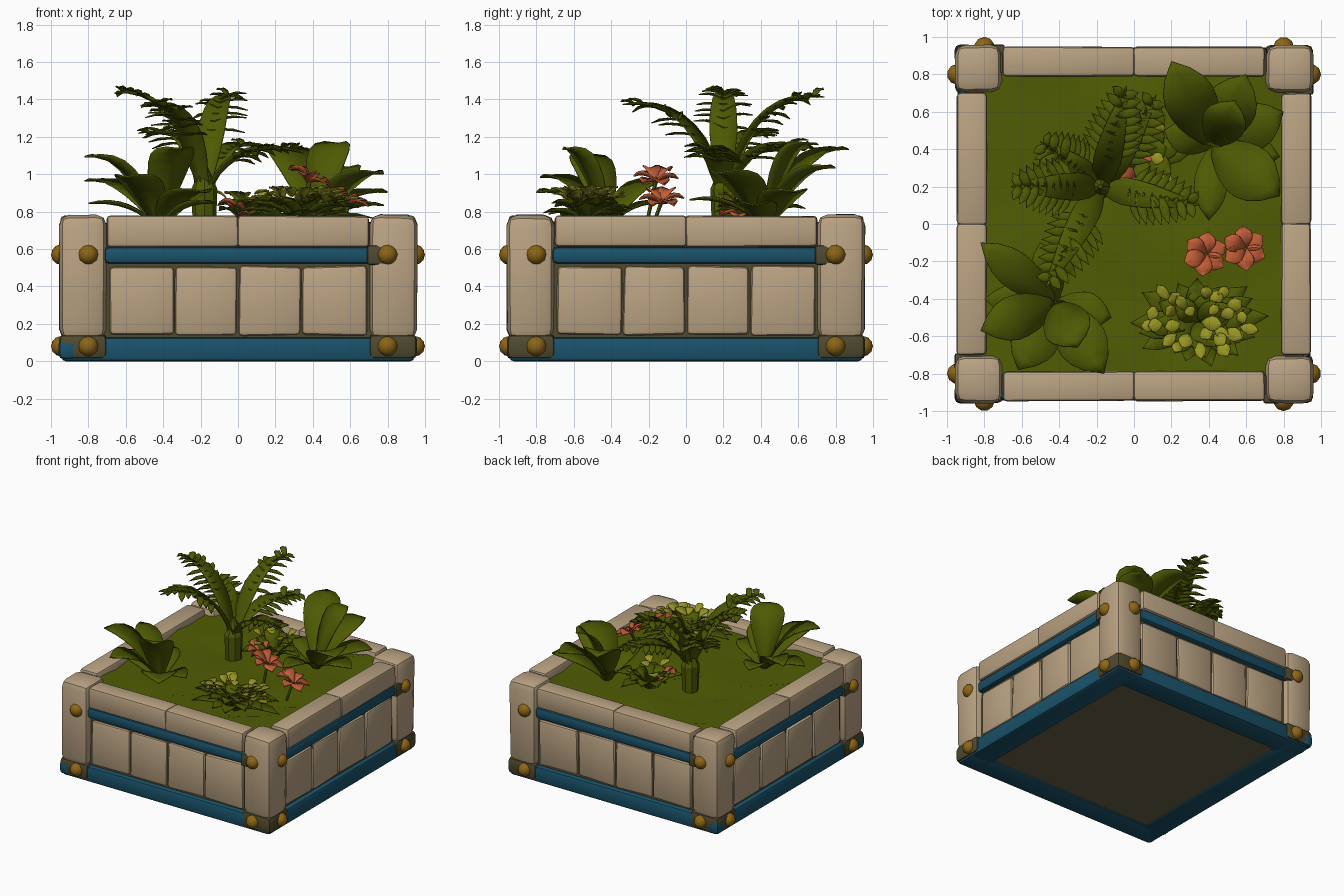
import bpy, bmesh, math, random
from mathutils import Vector as V, Matrix

if "Cube" in bpy.data.objects:
    bpy.data.objects.remove(bpy.data.objects["Cube"])

random.seed(4)


def material(name, *rgb):
    m = bpy.data.materials.new(name)
    m.diffuse_color = (*rgb, 1)
    m.use_nodes = True
    m.node_tree.nodes["Principled BSDF"].inputs["Base Color"].default_value = m.diffuse_color
    return m


STONE = material("pale_stone", 0.49, 0.365, 0.225)
MORTAR = material("dark_mortar", 0.08, 0.068, 0.028)
UNDER = material("underside_stone", 0.14, 0.115, 0.065)
BLUE = material("blue_trim", 0.01, 0.085, 0.145)
GOLD = material("gold_knob", 0.27, 0.13, 0.008)
MOSS = material("moss_green", 0.082, 0.108, 0.001)
LEAF = material("leaf_green", 0.078, 0.102, 0.001)
YELLOW = material("yellow_leaf", 0.31, 0.3, 0.016)
RED = material("coral_petal", 0.56, 0.115, 0.04)


def finish(bm, name, mat, angle=35, thick=0):
    me = bpy.data.meshes.new(name)
    bm.to_mesh(me)
    bm.free()
    me.materials.append(mat)
    ob = bpy.data.objects.new(name, me)
    bpy.context.collection.objects.link(ob)
    if thick:
        ob.modifiers.new("thickness", "SOLIDIFY").thickness = thick
    bpy.ops.object.select_all(action="DESELECT")
    ob.select_set(True)
    bpy.context.view_layer.objects.active = ob
    bpy.ops.object.shade_smooth_by_angle(angle=math.radians(angle))
    return ob


def block(name, lo, hi, mat, turn=0, bevel=0.02, jitter=0.0):
    """Bevelled, slightly uneven box between two corners, turned about z."""
    bm = bmesh.new()
    bmesh.ops.create_cube(bm, size=1)
    lo, hi = V(lo), V(hi)
    for v in bm.verts:
        v.co = V([lo[i] + (v.co[i] + 0.5) * (hi[i] - lo[i]) for i in range(3)])
        v.co += V([random.uniform(-jitter, jitter) for _ in range(3)])
    if bevel:
        bmesh.ops.bevel(bm, geom=bm.edges[:], offset=bevel, segments=2,
                        profile=0.5, affect="EDGES", clamp_overlap=True)
    bm.transform(Matrix.Rotation(turn, 4, "Z"))
    return finish(bm, name, mat)


# Four walls: mortar core, stone panels, rim stones, blue bars
for s, side in enumerate(("front", "right", "back", "left")):
    t = s * math.pi / 2
    block(f"mortar_wall_{side}", (-0.88, -0.905, 0.03), (0.88, -0.81, 0.74), MORTAR, t, 0)
    for i, (a, b) in enumerate(((-0.69, -0.345), (-0.335, -0.005), (0.005, 0.335), (0.345, 0.69))):
        block(f"panel_stone_{side}_{i}", (a, -0.925, 0.14), (b, -0.84, 0.508), STONE, t, 0.022, 0.006)
    for i, (a, b) in enumerate(((-0.7, 0.004), (-0.004, 0.7))):
        block(f"rim_stone_{side}_{i}", (a, -0.947, 0.612), (b, -0.788, 0.778), STONE, t, 0.02, 0.003)
    block(f"upper_bar_{side}", (-0.715, -0.944, 0.522), (0.715, -0.86, 0.612), BLUE, t, 0.025)
    block(f"lower_bar_{side}", (-0.943, -0.943, 0.0), (0.943, -0.75, 0.128), BLUE, t, 0.022)

    # Corner post, its foot, bar socket and four knobs
    block(f"corner_post_{side}", (0.705, -0.957, 0.115), (0.957, -0.705, 0.782), STONE, t, 0.055, 0.005)
    block(f"corner_foot_{side}", (0.7, -0.957, 0.012), (0.957, -0.7, 0.145), MORTAR, t, 0.03)
    if s > 1:
        block(f"corner_cap_{side}", (0.86, -0.96, 0.01), (0.96, -0.86, 0.12), BLUE, t, 0.03)
    block(f"bar_socket_{side}", (0.69, -0.96, 0.515), (0.8, -0.9, 0.62), MORTAR, t, 0.015)
    bm = bmesh.new()
    for z in (0.08, 0.57):
        for x, y in ((0.8, -0.945), (0.945, -0.8)):
            bmesh.ops.create_icosphere(bm, subdivisions=2, radius=0.055,
                                       matrix=Matrix.Translation((x, y, z)))
    bm.transform(Matrix.Rotation(t, 4, "Z"))
    finish(bm, f"corner_knobs_{side}", GOLD)

block("floor_slab", (-0.78, -0.78, 0.015), (0.78, 0.78, 0.1), UNDER, 0, 0)

# Lumpy moss bed
bm = bmesh.new()
bmesh.ops.create_grid(bm, x_segments=10, y_segments=10, size=0.815)
for v in bm.verts:
    v.co.z = 0.725 + random.uniform(-0.025, 0.025)
finish(bm, "moss_bed", MOSS, 60)


def bend(base, tip, rise, t, reach=0.4):
    """Point on an arching curve from base to tip."""
    base, tip = V(base), V(tip)
    c = base.lerp(tip, reach)
    c.z = max(base.z, tip.z) + rise
    return base * (1 - t) ** 2 + c * 2 * t * (1 - t) + tip * t * t


def leaf(bm, base, tip, width, rise=0.03, n=7, fold=0.15, stalk=0.15, peak=0.6, reach=0.4):
    """Folded blade with a pointed tip along an arching curve."""
    d = V(tip) - V(base)
    side = V((-d.y, d.x, 0)).normalized()
    rows = []
    for i in range(n + 1):
        t = i / n
        p = bend(base, tip, rise, t, reach)
        k = t / peak if t < peak else (1 - t) / (1 - peak)
        w = width / 2 * max(math.sin(k * math.pi / 2) ** 0.8, stalk if t < peak else 0.01)
        up = V((0, 0, w * fold * 2))
        rows.append([bm.verts.new(q) for q in (p - side * w + up, p, p + side * w + up)])
    for a, b in zip(rows, rows[1:]):
        for j in (0, 1):
            bm.faces.new((a[j], a[j + 1], b[j + 1], b[j]))


def tube(bm, a, b, r1, r2, sides=8):
    d = V(b) - V(a)
    m = Matrix.Translation((V(a) + V(b)) / 2) @ d.to_track_quat("Z", "Y").to_matrix().to_4x4()
    bmesh.ops.create_cone(bm, cap_ends=True, segments=sides, radius1=r1, radius2=r2,
                          depth=d.length, matrix=m)


# Two broad-leaved plants: base, then (tip, width)
plants = {
    "broadleaf_front_left": ((-0.42, -0.42, 0.7), (
        ((-0.82, -0.57, 1.09), 0.24), ((-0.62, -0.78, 0.98), 0.26), ((-0.16, -0.8, 0.9), 0.27),
        ((-0.82, -0.1, 0.96), 0.2), ((-0.3, -0.66, 1.13), 0.26), ((-0.12, -0.5, 0.84), 0.2),
        ((-0.5, -0.1, 0.84), 0.18), ((-0.8, -0.4, 0.84), 0.18))),
    "broadleaf_back_right": ((0.42, 0.42, 0.7), (
        ((0.2, 0.87, 1.13), 0.28), ((0.6, 0.8, 1.03), 0.28), ((0.8, 0.6, 0.9), 0.26),
        ((0.78, 0.15, 1.0), 0.3), ((0.4, 0.02, 0.86), 0.18), ((0.54, 0.66, 1.16), 0.24),
        ((0.16, 0.5, 0.86), 0.18), ((0.78, 0.36, 0.83), 0.2))),
}
for name, (base, blades) in plants.items():
    bm = bmesh.new()
    for tip, w in blades:
        leaf(bm, base, tip, w, 0.02, 8, 0.1)
    finish(bm, name, LEAF, 50, 0.008)

# Fern: trunk and arching fronds with paired leaflets
bm = bmesh.new()
tube(bm, (-0.18, 0.2, 0.68), (-0.18, 0.2, 0.92), 0.06, 0.07)
tube(bm, (-0.18, 0.2, 0.92), (-0.18, 0.2, 1.06), 0.07, 0.01)
finish(bm, "fern_trunk", LEAF)
bm = bmesh.new()
crown = V((-0.18, 0.2, 0.86))
for tip, rise in (((-0.04, 0.74, 1.41), 0.04), ((-0.66, 0.2, 1.43), 0.04), ((0.12, 0.69, 1.13), 0.1),
                  ((0.35, 0.1, 1.11), 0.1), ((-0.47, -0.34, 1.37), 0.04), ((-0.5, 0.44, 1.19), 0.12)):
    tip = V(tip)
    leaf(bm, crown, tip, 0.15, rise, 9, 0.2, 0.6, 0.35, 0.3)
    out = ((tip - crown) * V((1, 1, 0))).normalized()
    side = V((-out.y, out.x, 0))
    for i in range(8):
        t = 0.4 + 0.075 * i
        p = bend(crown, tip, rise, t, 0.3)
        size = 0.16 * (1 - 0.55 * (i / 7) ** 2)
        for sgn in (-1, 1):
            drop = random.uniform(-0.03, 0.04)
            leaf(bm, p, p + side * sgn * size + out * size * 0.5 + V((0, 0, drop)),
                 0.055, 0.01, 3, 0.15, 0.5, 0.5)
finish(bm, "fern_fronds", LEAF, 50, 0.006)


# Low bushes: green outer leaves, yellow inner leaves
def bush(name, cx, cy, rx, ry, count, yellow):
    green, bright = bmesh.new(), bmesh.new()
    for i in range(count):
        a = i * 2.4 + random.uniform(-0.3, 0.3)
        f = 0.45 + 0.55 * (i + 1) / count
        tip = (cx + rx * f * math.cos(a), cy + ry * f * math.sin(a),
               0.95 - 0.17 * f + random.uniform(-0.03, 0.03))
        leaf(green, (cx, cy, 0.7), tip, 0.12, 0.04, 5)
    for i in range(yellow):
        a = i * 2.4 + random.uniform(-0.4, 0.4)
        f = 0.6 * math.sqrt((i + 0.3) / yellow)
        p = V((cx + rx * f * math.cos(a), cy + ry * f * math.sin(a), 0.9 - 0.07 * f))
        r = random.uniform(0.06, 0.11)
        q = p + V((r * math.cos(a), r * math.sin(a), random.uniform(0.0, 0.06)))
        leaf(bright, p, q, random.uniform(0.055, 0.085), 0.0, 4)
    finish(green, name + "_leaves", LEAF, 50, 0.006)
    finish(bright, name + "_yellow_leaves", YELLOW, 50, 0.006)


bush("front_bush", 0.34, -0.52, 0.4, 0.25, 38, 28)
bush("back_bush", 0.06, 0.38, 0.24, 0.3, 14, 6)

# Coral flowers: stem and six petals each
stems, petals = bmesh.new(), bmesh.new()
for x, y, z in ((0.38, -0.16, 0.97), (0.59, -0.13, 0.855), (0.02, 0.28, 0.79)):
    tube(stems, (x * 0.95, y - 0.06, 0.69), (x, y, z), 0.009, 0.012, 6)
    for i in range(6):
        a = i * math.pi / 3 + x
        r = 0.12
        tip = (x + r * math.cos(a), y + r * math.sin(a), z + 0.01 - 0.045 * math.cos(a))
        leaf(petals, (x, y, z - 0.02), tip, 0.1, 0.025, 5, 0.2, 0.3, 0.65)
finish(stems, "flower_stems", LEAF)
finish(petals, "flower_petals", RED, 50, 0.008)
